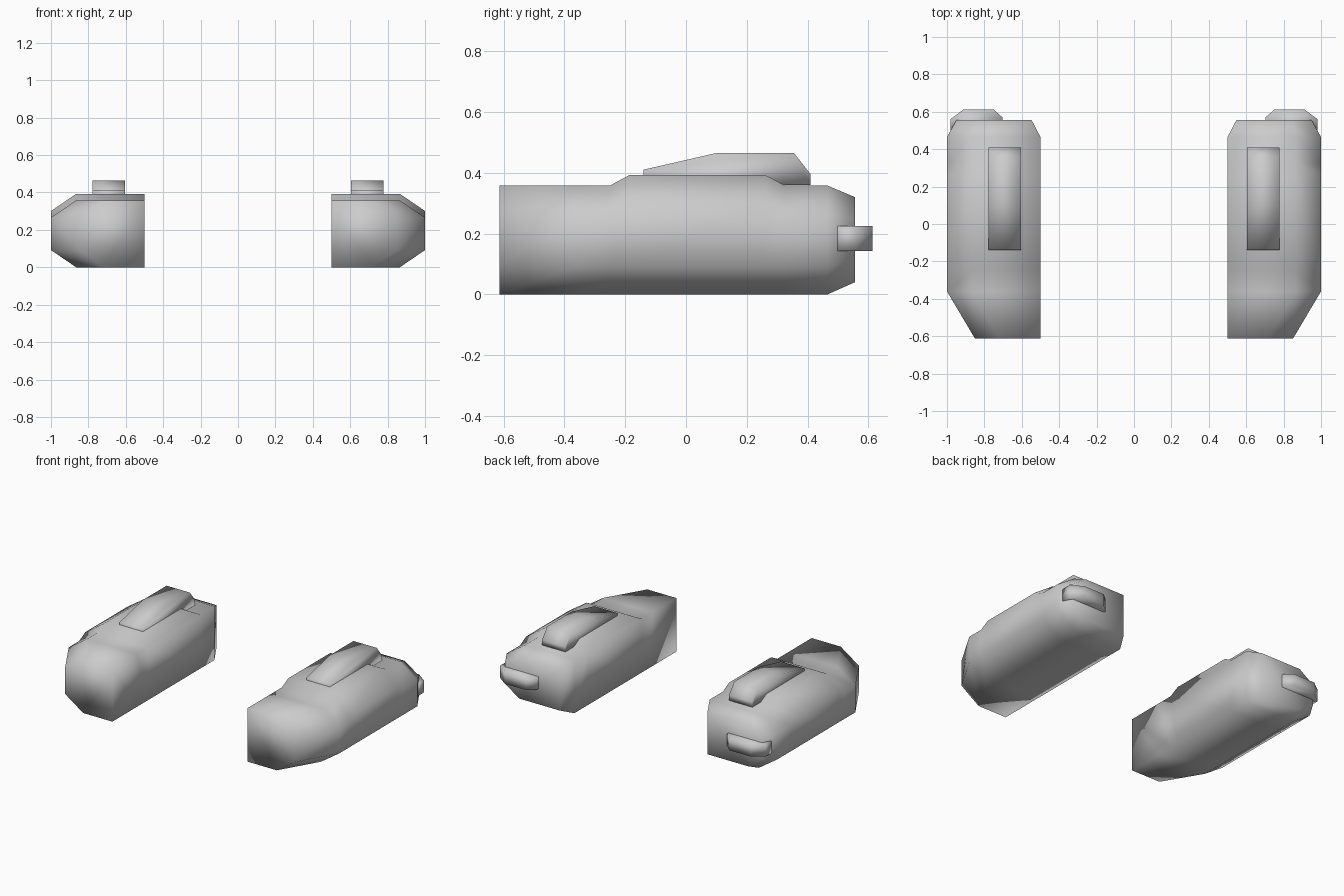
import bpy, bmesh

if "Cube" in bpy.data.objects:
    bpy.data.objects.remove(bpy.data.objects["Cube"])


def finish(name, bm):
    """Make a smooth object from bm, mirrored across x = 0."""
    bmesh.ops.recalc_face_normals(bm, faces=bm.faces)
    me = bpy.data.meshes.new(name)
    bm.to_mesh(me)
    bm.free()
    me.polygons.foreach_set("use_smooth", [True] * len(me.polygons))
    ob = bpy.data.objects.new(name, me)
    bpy.context.collection.objects.link(ob)
    mod = ob.modifiers.new("mirror", 'MIRROR')
    mod.use_mirror_merge = False
    return ob


def prism(name, outline, to_3d, a, b):
    """Extrude a 2D outline between depths a and b."""
    bm = bmesh.new()
    lo = [bm.verts.new(to_3d(p, a)) for p in outline]
    hi = [bm.verts.new(to_3d(p, b)) for p in outline]
    n = len(outline)
    bm.faces.new(lo)
    bm.faces.new(hi)
    for i in range(n):
        j = (i + 1) % n
        bm.faces.new((lo[i], lo[j], hi[j], hi[i]))
    return finish(name, bm)


# Pod body: stations along y as (y, inner x, outer x, bottom z, top z)
stations = [
    (-0.613, 0.50, 0.85, 0.00, 0.358),
    (-0.36, 0.50, 1.00, 0.00, 0.358),
    (-0.25, 0.50, 1.00, 0.00, 0.358),
    (-0.185, 0.50, 1.00, 0.00, 0.393),
    (0.26, 0.50, 1.00, 0.00, 0.393),
    (0.325, 0.50, 1.00, 0.00, 0.358),
    (0.465, 0.50, 1.00, 0.00, 0.358),
    (0.555, 0.547, 0.95, 0.04, 0.32),
]
bm = bmesh.new()
rings = []
for k, (y, xi, xo, zb, zt) in enumerate(stations):
    last = k == len(stations) - 1
    cx, cz = (0.105, 0.072) if last else (0.135, 0.092)
    section = [(xi, zb), (xo - cx, zb), (xo, zb + cz),
               (xo, zt - cz), (xo - cx, zt), (xi, zt)]
    rings.append([bm.verts.new((x, y, z)) for x, z in section])
for r, s in zip(rings, rings[1:]):
    for i in range(6):
        j = (i + 1) % 6
        # the straight inner wall is closed by one face below
        if i == 5 and s is not rings[-1]:
            continue
        bm.faces.new((r[i], r[j], s[j], s[i]))
bm.faces.new([r[0] for r in rings[:-1]] + [r[5] for r in reversed(rings[:-1])])
bm.faces.new(rings[0])
bm.faces.new(rings[-1])
finish("pod_body", bm)

# Raised wedge on top of each pod
prism("top_fin",
      [(-0.14, 0.36), (-0.14, 0.41), (0.10, 0.465), (0.355, 0.465),
       (0.41, 0.395), (0.41, 0.36)],
      lambda p, d: (d, p[0], p[1]), 0.605, 0.777)

# Bevelled bar at the rear of each pod
prism("rear_bar",
      [(0.703, 0.495), (0.703, 0.57), (0.752, 0.613), (0.91, 0.613),
       (0.982, 0.56), (0.982, 0.495)],
      lambda p, d: (p[0], p[1], d), 0.143, 0.225)
